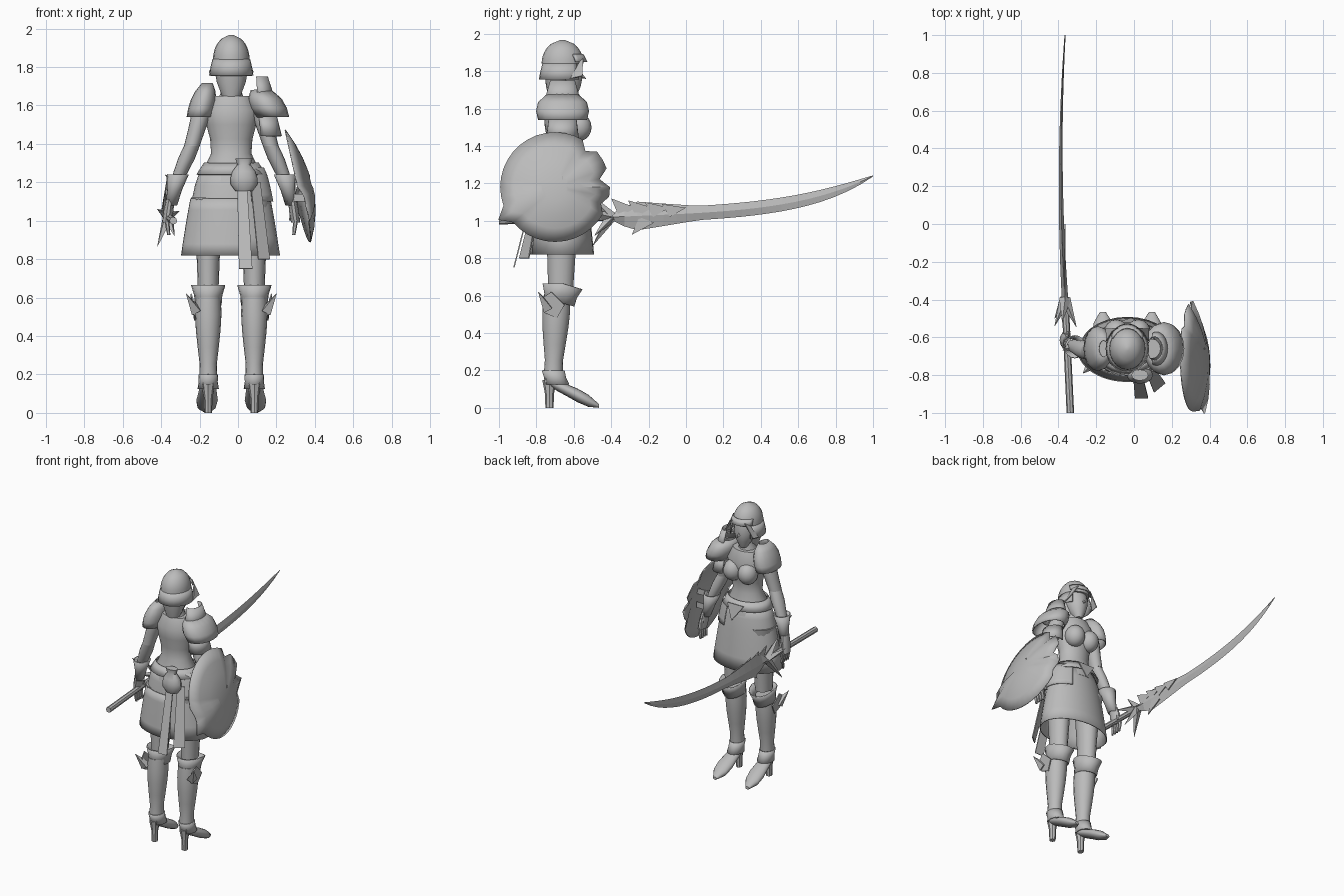
import bpy, bmesh, math
from mathutils import Vector, Matrix

cube = bpy.data.objects.get("Cube")
if cube:
    bpy.data.objects.remove(cube)

shade = (.5, .5, .5, 1)
grey = bpy.data.materials.new("plain_grey")
grey.use_nodes = True
grey.diffuse_color = shade
grey.node_tree.nodes["Principled BSDF"].inputs["Base Color"].default_value = shade

BODY_X, BODY_Y = -.035, -.66
THIN = .007


def at(across, height, forward=0):
    """Point measured from the body's centre line, above the ground."""
    return Vector((BODY_X + across, BODY_Y + forward, height))


def finish(name, bm, smooth=True, thick=0):
    bmesh.ops.recalc_face_normals(bm, faces=bm.faces)
    mesh = bpy.data.meshes.new(name)
    bm.to_mesh(mesh)
    bm.free()
    mesh.materials.append(grey)
    ob = bpy.data.objects.new(name, mesh)
    bpy.context.collection.objects.link(ob)
    if thick:
        mod = ob.modifiers.new("thickness", "SOLIDIFY")
        mod.thickness = thick
        mod.offset = 0
    if smooth:
        bpy.ops.object.select_all(action="DESELECT")
        ob.select_set(True)
        bpy.context.view_layer.objects.active = ob
        bpy.ops.object.shade_smooth_by_angle(angle=math.radians(40))
    return ob


def stack(name, start, end, radii, depth=1, sides=16, arc=None, shell=False, smooth=True):
    """Evenly spaced rings from start to end; depth squashes them, arc leaves a gap."""
    bm = bmesh.new()
    closed = arc is None
    first, last = (0, 360) if closed else arc
    rows = []
    for n, radius in enumerate(radii):
        centre = start.lerp(end, n / (len(radii) - 1))
        row = []
        for i in range(sides if closed else sides + 1):
            angle = math.radians(first + (last - first) * i / sides)
            u, v = radius * math.cos(angle), radius * depth * math.sin(angle)
            lying = abs(end.y - start.y) > abs(end.z - start.z)
            row.append(bm.verts.new(centre + Vector((u, 0, v) if lying else (u, v, 0))))
        rows.append(row)
    for low, high in zip(rows, rows[1:]):
        for i in range(sides):
            j = (i + 1) % len(low)
            bm.faces.new((low[i], low[j], high[j], high[i]))
    shell = shell or not closed
    if not shell:
        bm.faces.new(rows[0])
        bm.faces.new(rows[-1])
    return finish(name, bm, smooth, THIN if shell else 0)


def spike(name, base, tip, radius):
    direction = tip - base
    turn = direction.to_track_quat("Z", "Y").to_matrix().to_4x4()
    bm = bmesh.new()
    bmesh.ops.create_cone(bm, cap_ends=True, segments=4, radius1=radius, radius2=.001,
                          depth=direction.length, matrix=Matrix.Translation((base + tip) / 2) @ turn)
    finish(name, bm, False)


def ball(name, centre, size):
    bm = bmesh.new()
    bmesh.ops.create_uvsphere(bm, u_segments=16, v_segments=10, radius=1,
                              matrix=Matrix.Translation(centre) @ Matrix.Diagonal((*size, 1)))
    finish(name, bm)


def plate(name, *points):
    bm = bmesh.new()
    bm.faces.new([bm.verts.new(p) for p in points])
    finish(name, bm, False, THIN)


# Torso and neck
stack("torso", at(0, 1.2), at(0, 1.65, .01), (.16, .14, .105, .11, .13, .14, .1), .78, 20)
stack("neck", at(0, 1.63), at(0, 1.75, .01), (.07, .045, .045))

# Head, helmet and back hair
stack("face", at(0, 1.67, .05), at(0, 1.88), (.025, .055, .075, .08, .08), 1.1)
spike("nose", at(0, 1.78, .09), at(0, 1.76, .125), .018)
dome_radii = [max(.01, .095 * math.sqrt(1 - (i / 6) ** 2)) for i in range(7)]
stack("helmet_dome", at(0, 1.84), at(0, 1.967), dome_radii, 1.18, 20)
stack("helmet_skirt", at(0, 1.755), at(0, 1.84), (.112, .105, .095), 1.1, 18, (135, 405))
stack("helmet_brim", at(0, 1.85, .01), at(0, 1.89), (.1, .09), 1.2, 10, (30, 150))
stack("back_hair", at(0, 1.64, -.03), at(0, 1.8, -.02), (.045, .075, .09), .85)

# Skirt: overlapping panels share one flaring shape
WAIST, HEM = 1.275, .82


def skirt_piece(name, top, bottom, gap=0, arc=None):
    radii = []
    for i in range(6):
        drop = (WAIST - top + (top - bottom) * i / 5) / (WAIST - HEM)
        radii.append(.155 + .095 * drop ** .7 + gap)
    stack(name, at(0, top), at(0, bottom), radii, .66, 28, arc, shell=True)


skirt_piece("skirt", WAIST, HEM)
skirt_piece("skirt_back_panel", 1.115, HEM, .012, (190, 285))
skirt_piece("skirt_hip_panel", WAIST, 1.1, .012, (-60, 60))
stack("belt", at(0, 1.24), at(0, 1.3), (.178, .14), .78, 24, shell=True)
plate("belt_flap", at(-.06, 1.28, .135), at(.07, 1.28, .135), at(.02, 1.17, .16))
plate("long_strap", at(.03, 1.22, -.14), at(.08, 1.22, -.14), at(.11, .75, -.26), at(.04, .75, -.26))
plate("short_strap", at(.1, 1.2, -.13), at(.15, 1.2, -.11), at(.2, .8, -.18), at(.14, .8, -.23))
stack("pouch", at(.066, 1.155, -.14), at(.066, 1.325, -.14), (.045, .07, .07, .06, .035, .045), .65, 12)

for side in (-1, 1):
    def own(across, height, forward=0):
        return at(side * across, height, forward)

    ball("breastplate_cup", own(.058, 1.5, .085), (.066, .07, .075))
    plate("helmet_cheek", own(.05, 1.87, .11), own(.08, 1.85, .09), own(.11, 1.76, .04), own(.112, 1.775, .105))

    # Legs, boots and knee guards
    stack("thigh", own(.12, 1.12), own(.12, .65, -.01), (.09, .07, .06, .054), 1.25)
    stack("boot_shaft", own(.12, .17, -.05), own(.12, .6, -.03), (.047, .045, .055, .064, .069, .066), 1.08)
    cuff = stack("boot_cuff", own(.12, .56, -.02), own(.12, .665), (.066, .07, .086), 1.2, shell=True)
    for vert in cuff.data.vertices:
        vert.co.z -= max(0, vert.co.y - BODY_Y) * .3
    stack("ankle_cuff", own(.12, .125, -.03), own(.12, .2, -.05), (.052, .046, .048), 1.2, shell=True)
    stack("shoe", own(.12, .15, -.09), own(.13, .01, .195), (.028, .045, .05, .056, .05, .015), .65)
    stack("heel", own(.12, 0, -.07), own(.12, .15, -.07), (.02, .022, .035), 1.1, 8)
    plate("knee_wing", own(.2, .59, -.105), own(.21, .62, -.06), own(.2, .55, .01),
          own(.19, .48, -.03), own(.19, .51, -.1))
    spike("knee_wing_point", own(.185, .53, -.08), own(.235, .62, -.13), .035)

    # Arms, gauntlets and hands
    shoulder, elbow, wrist = own(.13, 1.64), own(.205, 1.39, -.015), own(.29, 1.19, .015)
    knuckles = own(.335, .99, .045)
    stack("upper_arm", shoulder, elbow, (.045, .052, .045, .041), 1.15)
    stack("forearm", elbow, wrist, (.041, .044, .038, .03), 1.1)
    stack("gauntlet", own(.312, 1.08, .03), own(.278, 1.24, .01), (.027, .035, .053), 1.1, shell=True)
    spike("gauntlet_point", wrist, own(.345, 1.24, -.01), .025)
    stack("hand", own(.318, 1.11, .03), knuckles, (.022, .026, .024), 1.7, 10)
    for i in range(4):
        root = knuckles + Vector((0, (i - 1.5) * .023, .01))
        stack("finger", root, root - Vector((side * .01, 0, .075)), (.012, .011, .008), 1, 6)
    stack("thumb", own(.322, 1.07, .07), own(.31, 1, .09), (.013, .01), 1, 6)

# Shoulder armour, larger on one side
stack("small_pauldron", at(-.125, 1.715), at(-.165, 1.54), (.025, .05, .063, .066, .064), 1.75, shell=True)
stack("large_pauldron_collar", at(.16, 1.63), at(.145, 1.75), (.065, .042), 1.5, arc=(-110, 110))
stack("large_pauldron", at(.155, 1.68), at(.213, 1.54), (.05, .085, .092, .085), 1.5, shell=True)
stack("lower_shoulder_plate", at(.175, 1.54), at(.19, 1.44), (.06, .07), 1.2, arc=(-120, 120))

# Ragged shield: a leaning dome whose rim has notches and one long point
HUB_Y, HUB_Z = -.7, 1.18
rim_changes = {1: .24, 5: .25, 34: .26, 21: .35}
bm = bmesh.new()


def shield_ring(t):
    ring = []
    for step in range(36):
        angle = math.tau * step / 36
        reach = rim_changes.get(step, .292) * t
        y, z = HUB_Y + reach * math.cos(angle), HUB_Z + reach * math.sin(angle)
        lean = .22 * (HUB_Z - z) - .08 * (y - HUB_Y) * (z < HUB_Z)
        ring.append(bm.verts.new((.31 + lean + .075 * (1 - t * t), y, z)))
    return ring


rings = [shield_ring(t) for t in (1, .75, .5, .25)]
for outer, inner in zip(rings, rings[1:]):
    for i in range(36):
        j = (i + 1) % 36
        bm.faces.new((outer[i], outer[j], inner[j], inner[i]))
bm.faces.new(rings[-1])
finish("shield", bm, True, THIN)
for z in (1.1, 1.2):
    plate("shield_strap", at(.29, z), at(.41, z), at(.41, z + .04), at(.29, z + .04))

# Sword: shaft, curved diamond-section blade, backward thorns and guard
GUARD = Vector((-.365, -.4, 1.02))
stack("sword_shaft", Vector((-.337, -1, 1)), GUARD, (.02, .019), 1, 8)
bm = bmesh.new()
rows = []
for i in range(21):
    t = i / 20
    half = .003 + .035 * (1 - t ** 8) + .055 * max(0, min(10 * t, 1 - 3 * t))
    half *= min(1, .4 + 8 * t)
    centre = GUARD + Vector((-.09 * t * (1 - t), 1.4 * t, .06 * t + .16 * t ** 4))
    edge, flat = Vector((0, 0, half)), Vector((.017 - .014 * t, 0, 0))
    rows.append([bm.verts.new(centre + v) for v in (edge, flat, -edge, -flat)])
for low, high in zip(rows, rows[1:]):
    for i in range(4):
        j = (i + 1) % 4
        bm.faces.new((low[i], low[j], high[j], high[i]))
bm.faces.new(rows[0])
bm.faces.new(rows[-1])
finish("sword_blade", bm, False)


def thorn(name, along, rise, length, root):
    base = GUARD + Vector((0, along, 0))
    plate(name, base + Vector((0, 0, rise)), base + Vector((0, length, root)), base + Vector((0, length / 3, 0)))


for i in range(4):
    thorn("blade_thorn", .09 * i, .1 - .01 * i, .13, .05)
thorn("lower_thorn", .11, -.095, .12, -.03)
for offset in ((-.055, -.1, -.155), (.035, -.09, -.1), (-.055, -.14, .04), (.06, -.145, .03), (-.015, -.12, .13)):
    spike("guard_spike", GUARD, GUARD + Vector(offset), .03)
